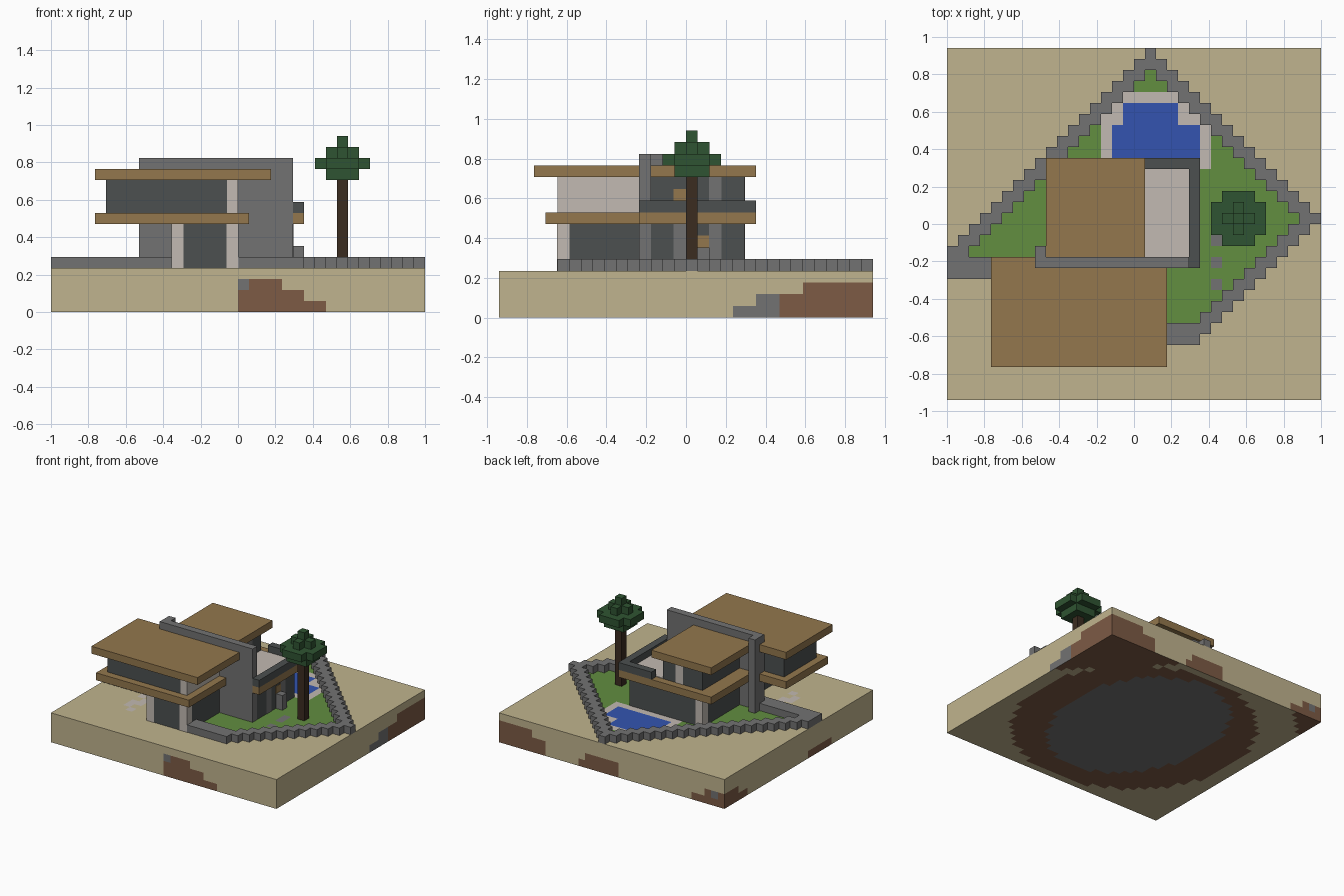
import bpy, bmesh

U = 2 / 34            # one block
NX, NY = 34, 32       # plot size in blocks

cube = bpy.data.objects.get("Cube")
if cube:
    bpy.data.objects.remove(cube, do_unlink=True)


def linear(h):
    out = []
    for k in (0, 2, 4):
        c = int(h[k:k + 2], 16) / 255
        out.append(c / 12.92 if c < 0.04 else ((c + 0.055) / 1.055) ** 2.4)
    return (*out, 1)


def material(name, hexa):
    m = bpy.data.materials.new(name)
    m.use_nodes = True
    m.diffuse_color = linear(hexa)
    bsdf = next(n for n in m.node_tree.nodes if n.type == 'BSDF_PRINCIPLED')
    bsdf.inputs["Base Color"].default_value = m.diffuse_color
    return m


SAND = material("sand", "c0b48e")
GRASS = material("grass", "628e40")
STONE = material("grey_stone", "727272")
WHITE = material("pale_stone", "c2bab2")
WATER = material("water", "3354b0")
DIRT = material("dirt", "7d5b45")
WOOD = material("wood", "93774d")
GLASS = material("dark_glass", "4c5050")
LEAF = material("leaves", "2f5432")
BARK = material("bark", "3b2c20")


def finish(name, bm, mats):
    bmesh.ops.recalc_face_normals(bm, faces=bm.faces[:])
    me = bpy.data.meshes.new(name)
    bm.to_mesh(me)
    bm.free()
    for m in mats:
        me.materials.append(m)
    ob = bpy.data.objects.new(name, me)
    bpy.context.collection.objects.link(ob)
    return ob


def prism(cells, z0, z1):
    """Extrude a set of (i, j) blocks from level z0 to z1."""
    bm = bmesh.new()
    verts = {}

    def vert(i, j):
        if (i, j) not in verts:
            verts[i, j] = bm.verts.new((i * U - 1, (j - NY / 2) * U, z0 * U))
        return verts[i, j]

    for i, j in cells:
        bm.faces.new([vert(i, j), vert(i + 1, j), vert(i + 1, j + 1), vert(i, j + 1)])
    geo = bmesh.ops.extrude_face_region(bm, geom=bm.faces[:])["geom"]
    top = [v for v in geo if isinstance(v, bmesh.types.BMVert)]
    bmesh.ops.translate(bm, verts=top, vec=(0, 0, (z1 - z0) * U))
    return bm


def box(name, x, y, z, mat, grow=0.0):
    """Box given by block ranges; grow lets trims stand slightly proud."""
    bm = bmesh.new()
    bmesh.ops.create_cube(bm, size=1)
    for v in bm.verts:
        s = [1 if c > 0 else 0 for c in v.co]
        g = [(2 * k - 1) * grow for k in s]
        v.co = ((x[s[0]] + g[0]) * U - 1, (y[s[1]] + g[1] - NY / 2) * U, z[s[2]] * U)
    return finish(name, bm, [mat])


# Garden outline, row by row
def row_limits(j):
    lo = j - 13 if j >= 13 else (0 if j >= 11 else 17)
    hi = 49 - j if j >= 16 else 17 + j
    return lo, hi


def in_garden(i, j):
    lo, hi = row_limits(j)
    return j >= 5 and lo <= i <= hi


def is_wall(i, j):
    if not in_garden(i, j):
        return False
    lo, hi = row_limits(j)
    left = (j >= 13 and i - lo < 2) or (j == 12 and i < 8) or (j == 11 and i < 11)
    return left or hi - i < 2 or (j < 7 and i >= 17)


def top_material(i, j):
    if (j < 25 and 15 <= i < 23 or j < 27 and 16 <= i < 21) and j >= 22:
        return WATER
    if j >= 21 and (j < 25 and 14 <= i < 24 or j < 26 and 14 <= i < 23
                    or j < 27 and 15 <= i < 22 or j < 28 and 15 <= i < 21):
        return WHITE
    if i in (6, 7) and 6 <= j < 12 and (2 * i + j) % 3:
        return WHITE
    if i == 24 and j in (10, 12, 14, 15):
        return STONE
    return GRASS if in_garden(i, j) else SAND


def side_material(n, i, j, k):
    if n.y < -0.5:                                    # front
        if i == 17 and k == 2:
            return STONE
        return DIRT if 17 <= i < (25, 23, 21, 0)[k] else SAND
    if n.x > 0.5:                                     # tree side
        if j >= (24, 24, 26, 99)[k]:
            return DIRT
        return STONE if (20, 22, 99, 99)[k] <= j < 24 else SAND
    if n.y > 0.5:                                     # back
        if i == 1 and k == 1:
            return STONE
        dirt = i >= (27, 27, 29, 99)[k] or 16 <= i < (22, 21, 0, 0)[k] or i < (5, 3, 0, 0)[k]
        return DIRT if dirt else SAND
    return DIRT if j >= (27, 29, 99, 99)[k] or (k == 0 and 9 <= j < 14) else SAND


def under_material(x, y):
    if (x / 0.6) ** 2 + ((y - 0.05) / 0.76) ** 2 < 1:
        return STONE
    if (x / 0.9) ** 2 + (y / 0.9) ** 2 < 1 or x + y > 1.25 or y - x > 1.65:
        return DIRT
    return SAND


# Plot of land, coloured block by block
bm = prism([(i, j) for i in range(NX) for j in range(NY)], 0, 4)
for k in (1, 2, 3):
    bmesh.ops.bisect_plane(bm, geom=bm.verts[:] + bm.edges[:] + bm.faces[:],
                           plane_co=(0, 0, k * U), plane_no=(0, 0, 1))
land_mats = [SAND, GRASS, STONE, WHITE, WATER, DIRT]
bmesh.ops.recalc_face_normals(bm, faces=bm.faces[:])
bm.normal_update()
for f in bm.faces:
    c, n = f.calc_center_median(), f.normal
    i, j, k = int((c.x + 1) / U), int(c.y / U + NY / 2), int(c.z / U)
    if n.z > 0.5:
        m = top_material(i, j)
    elif n.z < -0.5:
        m = under_material(c.x, c.y)
    else:
        m = side_material(n, i, j, k)
    f.material_index = land_mats.index(m)
finish("land", bm, land_mats)

# Low boundary wall
wall_cells = [(i, j) for i in range(NX) for j in range(NY) if is_wall(i, j)]
finish("garden_wall", prism(wall_cells, 4, 5), [STONE])

# Tall dividing wall with a short return
divider = [(i, 12) for i in range(8, 22)] + [(8, 13)]
finish("dividing_wall", prism(divider, 4, 14), [STONE])

# Front wing
box("front_lower_room", (11, 17), (5, 12), (4, 8), GLASS)
for i in (11, 16):
    box("front_corner_post", (i, i + 1), (5, 6), (4, 8), WHITE, 0.05)
box("front_upper_room", (5, 16), (5, 12), (9, 12), GLASS)
box("front_upper_end_wall", (16, 17), (5, 12), (9, 12), WHITE)
box("front_floor_slab", (4, 18), (4, 12), (8, 9), WOOD)
box("front_floor_return", (4, 8), (12, 13), (8, 9), WOOD)
box("front_roof", (4, 20), (3, 12), (12, 13), WOOD)
box("front_roof_return", (4, 8), (12, 13), (12, 13), WOOD)

# Rear wing
box("rear_lower_room", (11, 22), (13, 21), (4, 8), GLASS)
box("rear_corner_post", (11, 12), (20, 21), (4, 8), WHITE, 0.05)
box("rear_upper_room", (11, 17), (13, 21), (9, 12), GLASS)
box("rear_upper_post", (14, 15), (20, 21), (9, 12), WHITE, 0.05)
box("rear_floor_slab", (9, 23), (13, 22), (8, 9), WOOD)
box("rear_floor_end", (22, 23), (12, 13), (8, 9), WOOD)
box("rear_roof", (9, 18), (13, 22), (12, 13), WOOD)

# Side facade posts, door panels and step
for i, j, z in ((21, 15, (4, 8)), (21, 18, (4, 8)), (16, 18, (9, 12))):
    box("side_post", (i, i + 1), (j, j + 1), z, STONE, 0.05)
box("lower_door_panel", (21, 22), (17, 18), (6, 7), WOOD, 0.05)
box("upper_door_panel", (16, 17), (15, 16), (10, 11), WOOD, 0.05)
box("door_step", (22, 23), (17, 18), (4, 6), STONE)

# Roof terrace
box("terrace_floor", (17, 22), (13, 21), (9, 9.08), WHITE)
parapet = [(22, j) for j in range(12, 22)] + [(i, 21) for i in range(18, 22)]
finish("terrace_parapet", prism(parapet, 9, 10), [GLASS])

# Tree
box("tree_trunk", (26, 27), (16, 17), (4, 12), BARK)


def crown(name, reach, limit, z):
    r = range(-reach, reach + 1)
    cells = [(26 + a, 16 + b) for a in r for b in r if abs(a) + abs(b) <= limit]
    finish(name, prism(cells, z, z + 1), [LEAF])


crown("crown_bottom", 1, 2, 12)
crown("crown_middle", 2, 3, 13)
crown("crown_upper", 1, 1, 14)
crown("crown_tip", 0, 0, 15)
